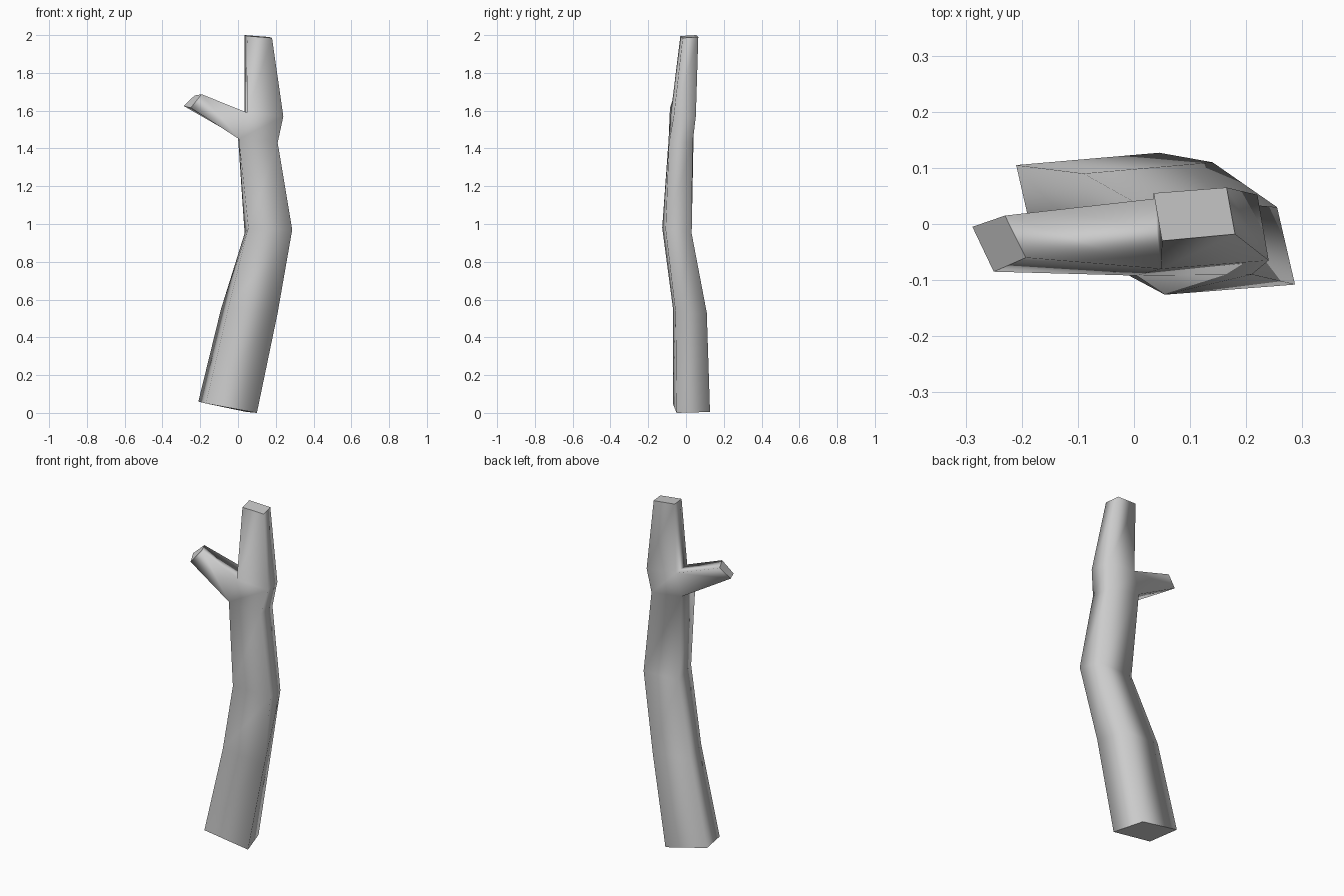
import bpy, bmesh

if "Cube" in bpy.data.objects:
    bpy.data.objects.remove(bpy.data.objects["Cube"])

# Trunk cross-sections, bottom to top: front left, front right, back right, back left
RINGS = [
    [(-0.17, -0.07, 0.05), (0.10, -0.05, 0.0), (0.045, 0.127, 0.005), (-0.21, 0.105, 0.06)],
    [(-0.05, -0.07, 0.56), (0.21, -0.055, 0.53), (0.14, 0.11, 0.53), (-0.09, 0.09, 0.55)],
    [(0.055, -0.126, 0.98), (0.287, -0.108, 0.97), (0.255, 0.03, 0.95), (0.035, 0.02, 0.95)],
    [(0.005, -0.092, 1.45), (0.21, -0.09, 1.43), (0.20, 0.035, 1.43), (0.0, 0.04, 1.46)],
    [(0.048, -0.08, 1.59), (0.24, -0.065, 1.57), (0.22, 0.052, 1.57), (0.035, 0.045, 1.59)],
    [(0.05, -0.03, 1.995), (0.18, -0.018, 1.985), (0.165, 0.065, 1.99), (0.035, 0.055, 2.0)],
]
# Branch tip: lower front, upper front, upper back, lower back
TIP = [(-0.25, -0.085, 1.615), (-0.193, -0.06, 1.687), (-0.23, 0.015, 1.68), (-0.288, -0.005, 1.625)]

bark = bpy.data.materials.new("grey bark")
bark.diffuse_color = (0.6, 0.6, 0.6, 1)
bark.use_nodes = True
bark.node_tree.nodes["Principled BSDF"].inputs["Base Color"].default_value = bark.diffuse_color

bm = bmesh.new()


def bridge(a, b, skip=None):
    """Join two four-point loops with side faces."""
    for i in range(4):
        if i != skip:
            j = (i + 1) % 4
            bm.faces.new((a[i], a[j], b[j], b[i])).smooth = True


# Trunk, leaving the left side open where the branch grows out
rings = [[bm.verts.new(p) for p in ring] for ring in RINGS]
for n in range(5):
    bridge(rings[n], rings[n + 1], skip=3 if n == 3 else None)

# Branch
root = [rings[3][0], rings[4][0], rings[4][3], rings[3][3]]
tip = [bm.verts.new(p) for p in TIP]
bridge(root, tip)

# Flat sawn ends with crisp rims
for loop in (rings[0], rings[-1], tip):
    cap = bm.faces.new(loop)
    cap.smooth = False
    for e in cap.edges:
        e.smooth = False

bmesh.ops.recalc_face_normals(bm, faces=bm.faces[:])
mesh = bpy.data.meshes.new("forked_log")
bm.to_mesh(mesh)
bm.free()
mesh.materials.append(bark)
log = bpy.data.objects.new("forked_log", mesh)
bpy.context.collection.objects.link(log)
